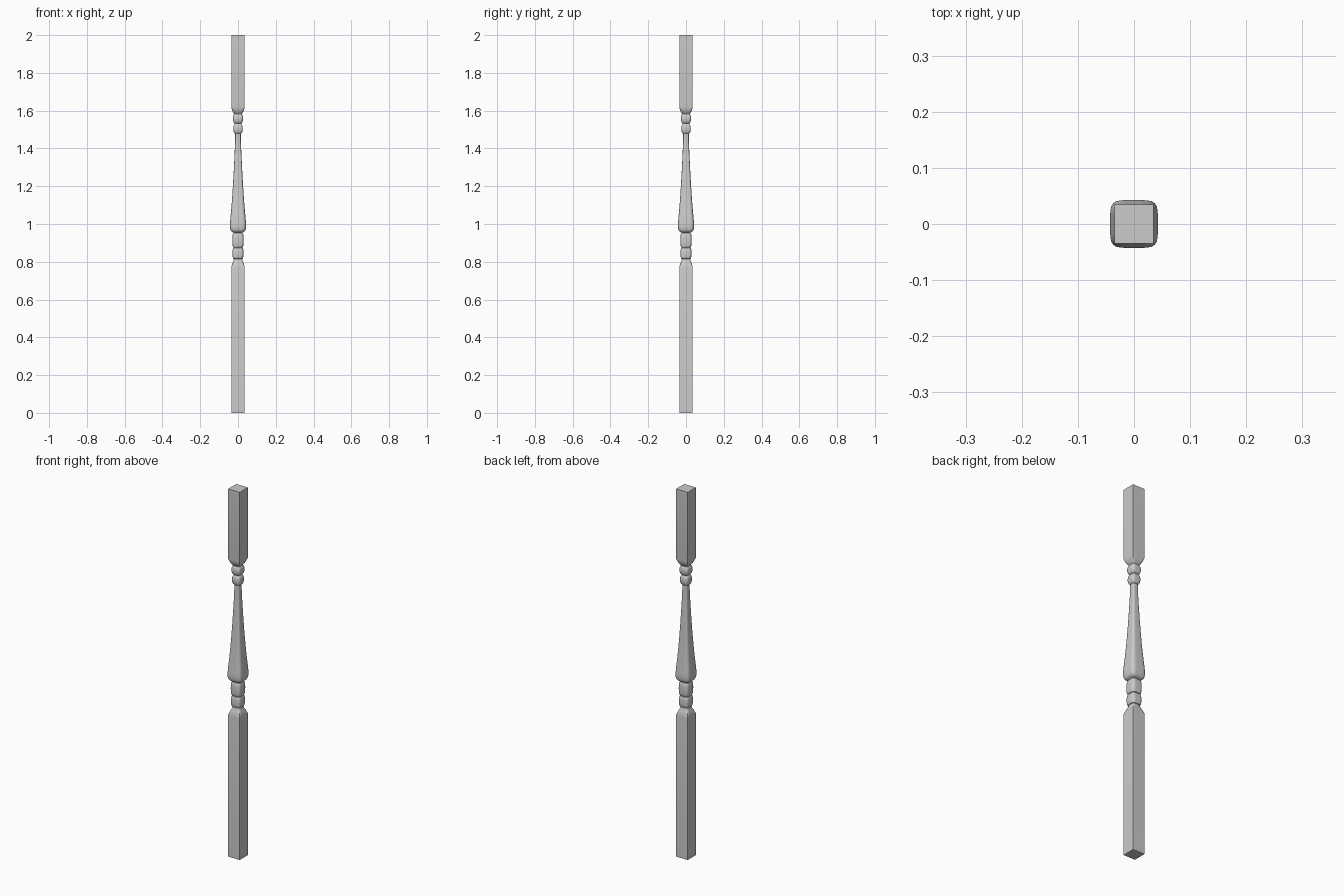
import bpy, bmesh, math

if "Cube" in bpy.data.objects:
    bpy.data.objects.remove(bpy.data.objects["Cube"])

SIDES = 48
SQ = 0  # exponent marker for a true square section


def section_point(a, r, n):
    """Point on a square (n == SQ) or rounded-square section."""
    c, s = math.cos(a), math.sin(a)
    if n == SQ:
        k = 1 / max(abs(c), abs(s))
    else:
        k = (abs(c) ** n + abs(s) ** n) ** (-1 / n)
    return r * k * c, r * k * s


def loft(name, rings):
    """Skin a stack of (z, half width, exponent) sections and cap both ends."""
    bm = bmesh.new()
    loops = []
    for z, r, n in rings:
        loops.append([bm.verts.new((*section_point(2 * math.pi * i / SIDES, r, n), z))
                      for i in range(SIDES)])
    for lo, hi in zip(loops, loops[1:]):
        for i in range(SIDES):
            j = (i + 1) % SIDES
            bm.faces.new((lo[i], lo[j], hi[j], hi[i]))
    bm.faces.new(loops[0][::-1])
    bm.faces.new(loops[-1])
    me = bpy.data.meshes.new(name)
    bm.to_mesh(me)
    bm.free()
    ob = bpy.data.objects.new(name, me)
    bpy.context.collection.objects.link(ob)
    bpy.ops.object.select_all(action='DESELECT')
    ob.select_set(True)
    bpy.context.view_layer.objects.active = ob
    bpy.ops.object.shade_smooth_by_angle(angle=math.radians(35))
    return ob


def bead(z0, z1, neck, r, power, n=4.5, steps=10):
    """Bulging ring; a higher power gives a flatter, cushion-like side."""
    out = []
    for i in range(steps + 1):
        t = -math.cos(math.pi * i / steps)
        bulge = max(0, 1 - abs(t) ** power) ** (1 / power)
        out.append(((z0 + z1) / 2 + t * (z1 - z0) / 2, neck + (r - neck) * bulge, n))
    return out


def curve(points, n, steps=5):
    """Smooth Catmull-Rom profile through (z, half width) points."""
    p = [points[0]] + points + [points[-1]]
    out = []
    for k in range(1, len(p) - 2):
        for i in range(steps):
            t = i / steps
            out.append(tuple(0.5 * (2 * b + (c - a) * t + (2 * a - 5 * b + 4 * c - d) * t * t
                                    + (3 * b - a - 3 * c + d) * t ** 3)
                             for a, b, c, d in zip(p[k - 1], p[k], p[k + 1], p[k + 2])) + (n,))
    return out + [(*points[-1], n)]


# square blocks with rounded-over shoulders
loft("lower_block", [(0, 0.035, SQ), (0.77, 0.035, SQ), (0.78, 0.0335, 16),
                     (0.79, 0.0305, 9), (0.797, 0.028, 6), (0.803, 0.025, 5), (0.815, 0.022, 4.5)])
loft("upper_block", [(1.58, 0.018, 4.5), (1.588, 0.023, 5), (1.594, 0.0275, 7),
                     (1.602, 0.031, 9), (1.61, 0.0335, 16), (1.62, 0.035, SQ), (2.0, 0.035, SQ)])

# turned beads under and over the vase
loft("lower_bead", bead(0.815, 0.875, 0.021, 0.029, 2.6))
loft("middle_bead", bead(0.875, 0.953, 0.021, 0.030, 2.6))
loft("neck_bead", bead(1.478, 1.532, 0.014, 0.025, 2))
loft("top_bead", bead(1.532, 1.585, 0.015, 0.027, 2))

# long tapering vase
loft("tapered_vase", curve([(0.953, 0.021), (0.96, 0.034), (0.972, 0.0405), (0.99, 0.0425),
                            (1.02, 0.041), (1.1, 0.034), (1.2, 0.027), (1.32, 0.0205),
                            (1.42, 0.016), (1.478, 0.0145)], 5))
